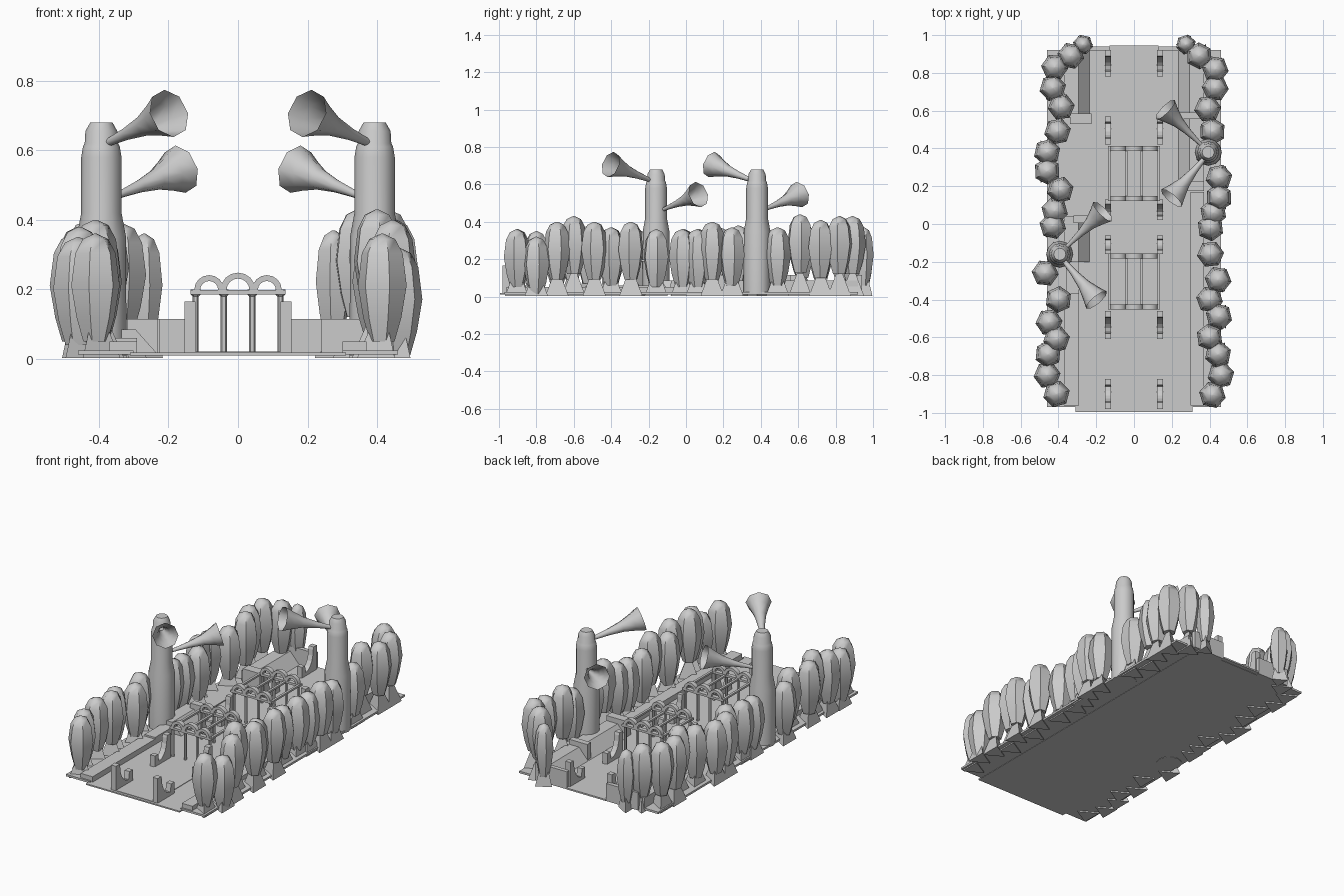
import bpy, bmesh, math, random
from mathutils import Vector

if "Cube" in bpy.data.objects:
    bpy.data.objects.remove(bpy.data.objects["Cube"])

random.seed(4)


def finish(name, bm, smooth=None):
    me = bpy.data.meshes.new(name)
    bmesh.ops.recalc_face_normals(bm, faces=bm.faces)
    bm.to_mesh(me)
    bm.free()
    ob = bpy.data.objects.new(name, me)
    bpy.context.collection.objects.link(ob)
    if smooth:
        bpy.ops.object.select_all(action='DESELECT')
        ob.select_set(True)
        bpy.context.view_layer.objects.active = ob
        bpy.ops.object.shade_smooth_by_angle(angle=math.radians(smooth))
    return ob


def add_box(bm, x0, x1, y0, y1, z0, z1):
    vs = bmesh.ops.create_cube(bm, size=1)['verts']
    for v in vs:
        v.co = Vector(((x0 + x1) / 2 + v.co.x * (x1 - x0),
                       (y0 + y1) / 2 + v.co.y * (y1 - y0),
                       (z0 + z1) / 2 + v.co.z * (z1 - z0)))


def add_lathe(bm, start, axis, profile, sides, turn=0.0, cap=True):
    """Rings of (distance along axis, radius) skinned into a tube."""
    axis = Vector(axis).normalized()
    rot = axis.to_track_quat('Z', 'Y')
    rings = []
    for d, r in profile:
        ring = []
        for i in range(sides):
            a = turn + 2 * math.pi * i / sides
            p = rot @ Vector((r * math.cos(a), r * math.sin(a), d))
            ring.append(bm.verts.new(Vector(start) + p))
        rings.append(ring)
    for a, b in zip(rings, rings[1:]):
        for i in range(sides):
            j = (i + 1) % sides
            bm.faces.new((a[i], a[j], b[j], b[i]))
    if cap:
        bm.faces.new(rings[0])
        bm.faces.new(rings[-1])


def add_extrusion(bm, outline, to_3d, lo, hi):
    a = [bm.verts.new(to_3d(u, v, lo)) for u, v in outline]
    b = [bm.verts.new(to_3d(u, v, hi)) for u, v in outline]
    n = len(outline)
    bm.faces.new(a)
    bm.faces.new(b)
    for i in range(n):
        j = (i + 1) % n
        bm.faces.new((a[i], a[j], b[j], b[i]))


# floor: central road with two side strips
bm = bmesh.new()
add_box(bm, -.31, .31, -.995, .92, .010, .018)
add_box(bm, -.13, .13, -.98, .945, .012, .021)
for s in (-1, 1):
    x0, x1 = sorted((s * .30, s * .46))
    add_box(bm, x0, x1, -.97, .92, .012, .024)
finish("floor", bm)

# low walls across the back
bm = bmesh.new()
for s in (-1, 1):
    x0, x1 = sorted((s * .13, s * .34))
    add_box(bm, x0, x1, .915, .94, .01, .115)
finish("back_wall", bm)

# banked edges and end blocks: (side, y0, y1)
bm = bmesh.new()
for s, y0, y1 in ((-1, .56, .92), (-1, -.20, .04), (1, .59, .92), (1, .22, .58)):
    bank = [(.235, .018), (.295, .085), (.37, .085), (.37, .018)]
    add_extrusion(bm, bank, lambda u, v, t: Vector((s * u, t, v)), y0, y1)
for b in ((-.34, -.225, .53, .585, .115), (-.32, -.23, .005, .045, .115),
          (-.36, -.29, -.37, -.20, .06), (-.37, -.29, -.96, -.37, .05),
          (.24, .37, .175, .225, .115), (.24, .36, .555, .59, .115),
          (.30, .37, -.96, .17, .05)):
    add_box(bm, *b[:4], .015, b[4])
finish("ledge", bm)

# scooped rail ends beside the road: (tall end y, low end y)
bm = bmesh.new()
for tall, low in ((.92, .78), (.42, .57), (.13, .02), (-.16, -.06), (-.46, -.61), (-.98, -.82)):
    L = low - tall
    prof = [(tall, .015), (low, .015), (low, .085), (low - .2 * L, .085)]
    for i in range(6):
        a = math.pi / 2 * i / 5
        prof.append((low - L * (.25 + .5 * math.sin(a)), .15 - .11 * math.cos(a)))
    prof += [(tall + .22 * L, .165), (tall, .165)]
    for s in (-1, 1):
        x0, x1 = sorted((s * .122, s * .154))
        add_extrusion(bm, prof, lambda u, v, t: Vector((t, u, v)), x0, x1)
finish("rail_end", bm)

# arcades: two pavilions, each with an arched row at either end
for k, (ya, yb) in enumerate(((-.44, -.17), (.135, .40))):
    bm = bmesh.new()
    for y in (ya, yb):
        for x in (-.122, -.041, .041, .122):
            add_lathe(bm, (x, y, .02), (0, 0, 1),
                      [(0, .009), (.16, .009), (.165, .014), (.18, .014)], 6)
        add_box(bm, -.137, .137, y - .013, y + .013, .185, .198)
        for cx, r in ((-.083, .043), (0, .050), (.083, .043)):
            n = 8
            pts = [(cx + r * math.cos(math.pi * i / n), .198 + r * math.sin(math.pi * i / n))
                   for i in range(n + 1)]
            q = r - .017
            pts += [(cx + q * math.cos(math.pi * i / n), .198 + q * math.sin(math.pi * i / n))
                    for i in range(n, -1, -1)]
            add_extrusion(bm, pts, lambda u, v, t: Vector((u, t, v)), y - .013, y + .013)
    for x in (-.128, -.041, .041, .128):
        add_box(bm, x - .007, x + .007, ya, yb, .187, .198)
    finish("arcade_%d" % k, bm, 30)

# towers with two horns each, the right one shifted back
for name, s, cy in (("left", -1, -.16), ("right", 1, .38)):
    bm = bmesh.new()
    add_lathe(bm, (s * .393, cy, .01), (0, 0, 1),
              [(0, .072), (.34, .071), (.41, .058), (.57, .058), (.60, .053),
               (.61, .048), (.645, .046), (.67, .032)], 12)
    finish(name + "_tower", bm, 35)
    for level, a, b in (("upper", (.375, -.03, .622), (.205, -.235, .703)),
                        ("lower", (.335, .06, .475), (.172, .22, .543))):
        p = Vector((s * a[0], cy + a[1], a[2]))
        d = Vector((s * b[0], cy + b[1], b[2])) - p
        L = d.length
        bm = bmesh.new()
        add_lathe(bm, p - d * .12, d,
                  [(0, .010), (.15 * L, .012), (.45 * L, .019), (.75 * L, .032),
                   (.98 * L, .052), (1.16 * L, .071)], 8, cap=False)
        finish(name + "_" + level + "_horn", bm, 50)

# clipped bushes lining both edges: (x, y, top)
left = [(.41, -.90, .36), (.46, -.80, .35), (.455, -.69, .38), (.41, -.61, .40),
        (.45, -.52, .38), (.40, -.40, .37), (.47, -.26, .36), (.43, -.01, .36),
        (.42, .07, .36), (.39, .18, .37), (.46, .28, .38), (.46, .38, .37),
        (.405, .49, .37), (.385, .62, .41), (.43, .72, .40), (.42, .83, .40),
        (.335, .89, .39), (.27, .95, .36)]
right = [(.415, -.905, .36), (.46, -.80, .32), (.445, -.69, .40), (.40, -.60, .43),
         (.45, -.49, .40), (.40, -.40, .37), (.445, -.295, .40), (.405, -.16, .36),
         (.405, -.02, .36), (.42, .06, .36), (.45, .14, .40), (.45, .245, .37),
         (.415, .49, .37), (.39, .61, .44), (.43, .72, .41), (.43, .82, .43),
         (.345, .89, .43), (.275, .95, .37)]
for name, s, row in (("left", -1, left), ("right", 1, right)):
    bm = bmesh.new()
    roots = bmesh.new()
    for x, y, top in row:
        z0 = max(.005, top - .31)
        h = top - z0
        k = .75 if y > .94 else 1.0
        add_lathe(bm, (s * x, y, z0), (0, 0, 1),
                  [(0, .036 * k), (.22 * h, .056 * k), (.52 * h, .072 * k),
                   (.82 * h, .060 * k), (.95 * h, .038 * k), (h, .004)],
                  6, math.pi / 6 + random.uniform(-.5, .5))
        # root flare pointing outward
        add_lathe(roots, (s * x, y, .003), (0, 0, 1),
                  [(0, .072 * k), (.12, .02)], 3, 0 if s > 0 else math.pi)
    finish(name + "_bushes", bm, 38)
    finish(name + "_bush_roots", roots)
